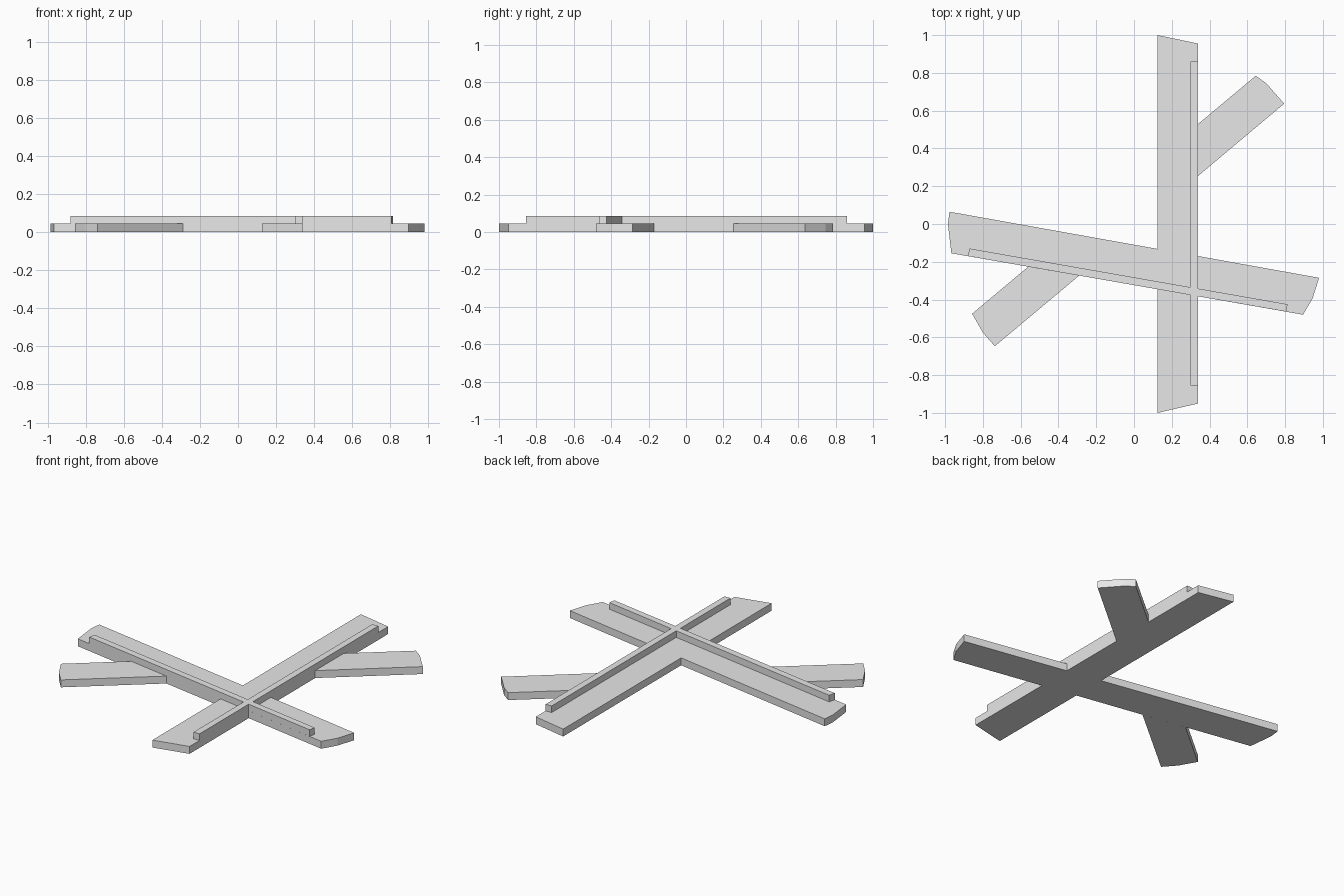
import bpy
import bmesh

cube = bpy.data.objects.get("Cube")
if cube:
    bpy.data.objects.remove(cube)

grey = bpy.data.materials.new("plain_grey")
grey.use_nodes = True
colour = (0.8, 0.8, 0.8, 1)
grey.diffuse_color = colour
grey.node_tree.nodes["Principled BSDF"].inputs["Base Color"].default_value = colour

BASE = 0.045   # top of the flat planks
RIB = 0.085    # top of the raised ribs
LEFT, INNER, RIGHT = 0.125, 0.30, 0.34   # long plank sides and rib inner side


def plate(name, outline, bottom, top):
    """Extrude a flat outline upward into a solid plate."""
    bm = bmesh.new()
    face = bm.faces.new([bm.verts.new((x, y, bottom)) for x, y in outline])
    result = bmesh.ops.extrude_face_region(bm, geom=[face])
    for item in result["geom"]:
        if isinstance(item, bmesh.types.BMVert):
            item.co.z = top
    bmesh.ops.recalc_face_normals(bm, faces=bm.faces)
    mesh = bpy.data.meshes.new(name)
    bm.to_mesh(mesh)
    bm.free()
    mesh.materials.append(grey)
    obj = bpy.data.objects.new(name, mesh)
    bpy.context.collection.objects.link(obj)
    return obj


# Long plank running front to back, with its rib along the +x edge
plate("long_plank", [(LEFT, 1), (LEFT, -1), (RIGHT, -0.95), (RIGHT, 0.955)], 0, BASE)
plate("long_rib", [(INNER, 0.86), (INNER, -0.855), (RIGHT, -0.855), (RIGHT, 0.86)], BASE, RIB)

# Cross plank: two slanted arms meeting the long plank
plate("cross_arm_right", [(LEFT, -0.132), (-0.977, 0.065), (-0.985, 0),
                          (-0.967, -0.155), (LEFT, -0.345)], 0, BASE)
plate("cross_arm_left", [(RIGHT, -0.17), (RIGHT, -0.383), (0.895, -0.48),
                         (0.945, -0.395), (0.98, -0.285)], 0, BASE)

# Ribs along the front edge of the cross plank
plate("cross_rib_right", [(INNER, -0.335), (-0.87, -0.13), (-0.88, -0.17),
                          (INNER, -0.376)], BASE, RIB)
plate("cross_rib_left", [(RIGHT, -0.342), (RIGHT, -0.383), (0.806, -0.464),
                         (0.813, -0.425)], BASE, RIB)

# Diagonal braces butting against the planks
plate("back_brace", [(RIGHT, 0.53), (RIGHT, 0.255), (0.795, 0.637),
                     (0.7, 0.745), (0.645, 0.785)], 0, BASE)
plate("front_brace", [(-0.56, -0.226), (-0.857, -0.475), (-0.8, -0.575),
                      (-0.737, -0.647), (-0.29, -0.273)], 0, BASE)
